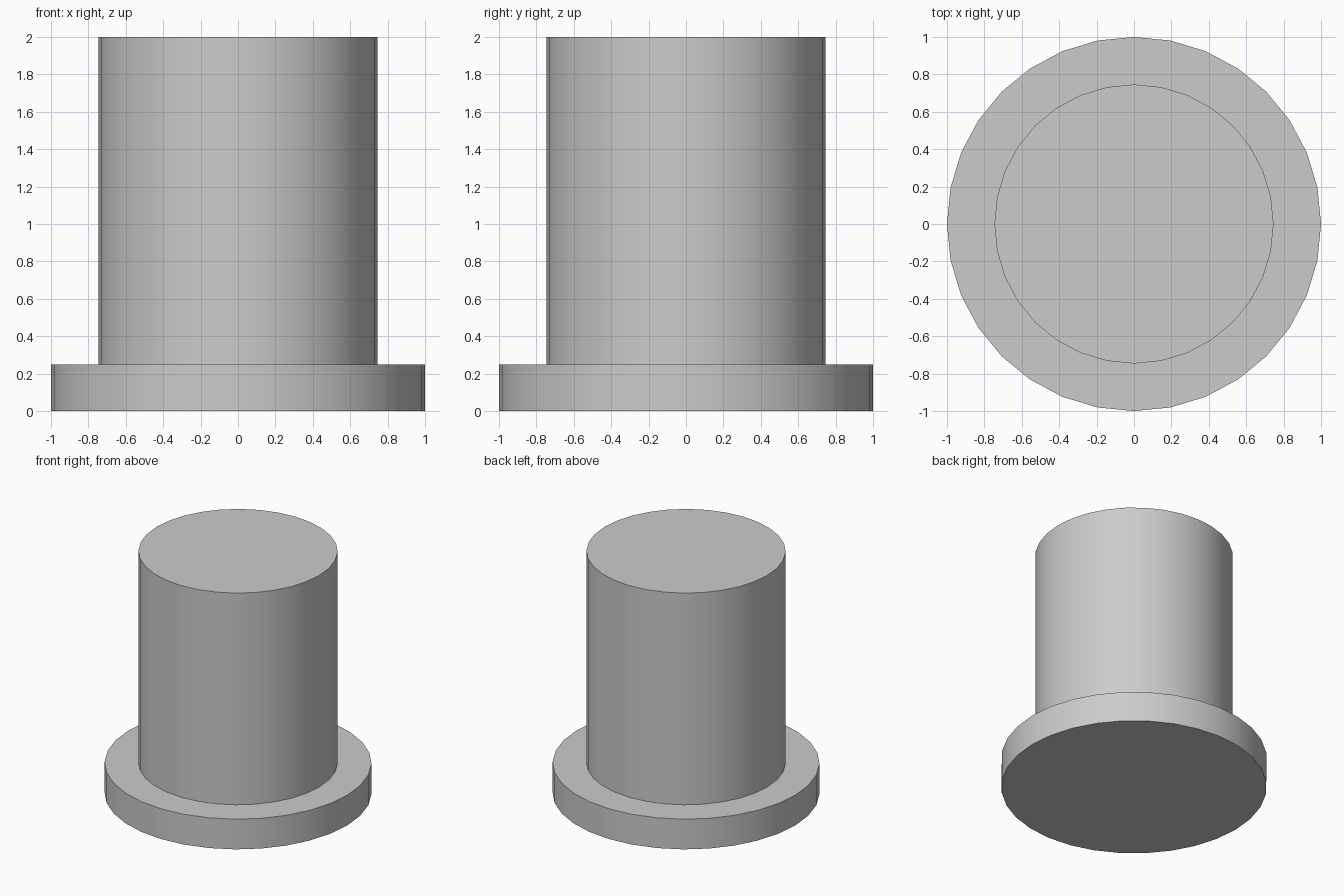
import bpy
import bmesh
from math import cos, sin, tau, radians

if "Cube" in bpy.data.objects:
    bpy.data.objects.remove(bpy.data.objects["Cube"])

SIDES = 32
# Stepped profile (radius, height): flange rim, ledge, plug body
PROFILE = [(1.0, 0.0), (1.0, 0.25), (0.746, 0.25), (0.746, 2.0)]

# Revolve the profile into one closed solid
bm = bmesh.new()
rings = [[bm.verts.new((r * cos(tau * i / SIDES), r * sin(tau * i / SIDES), z))
          for i in range(SIDES)] for r, z in PROFILE]
for low, high in zip(rings, rings[1:]):
    for i in range(SIDES):
        j = (i + 1) % SIDES
        bm.faces.new((low[i], low[j], high[j], high[i]))

# Flat base and top caps
bm.faces.new(rings[0][::-1])
bm.faces.new(rings[-1])

mesh = bpy.data.meshes.new("flanged_plug")
bm.to_mesh(mesh)
bm.free()
plug = bpy.data.objects.new("flanged_plug", mesh)
bpy.context.collection.objects.link(plug)

# Smooth round walls, crisp rims
bpy.context.view_layer.objects.active = plug
plug.select_set(True)
bpy.ops.object.shade_smooth_by_angle(angle=radians(30))
